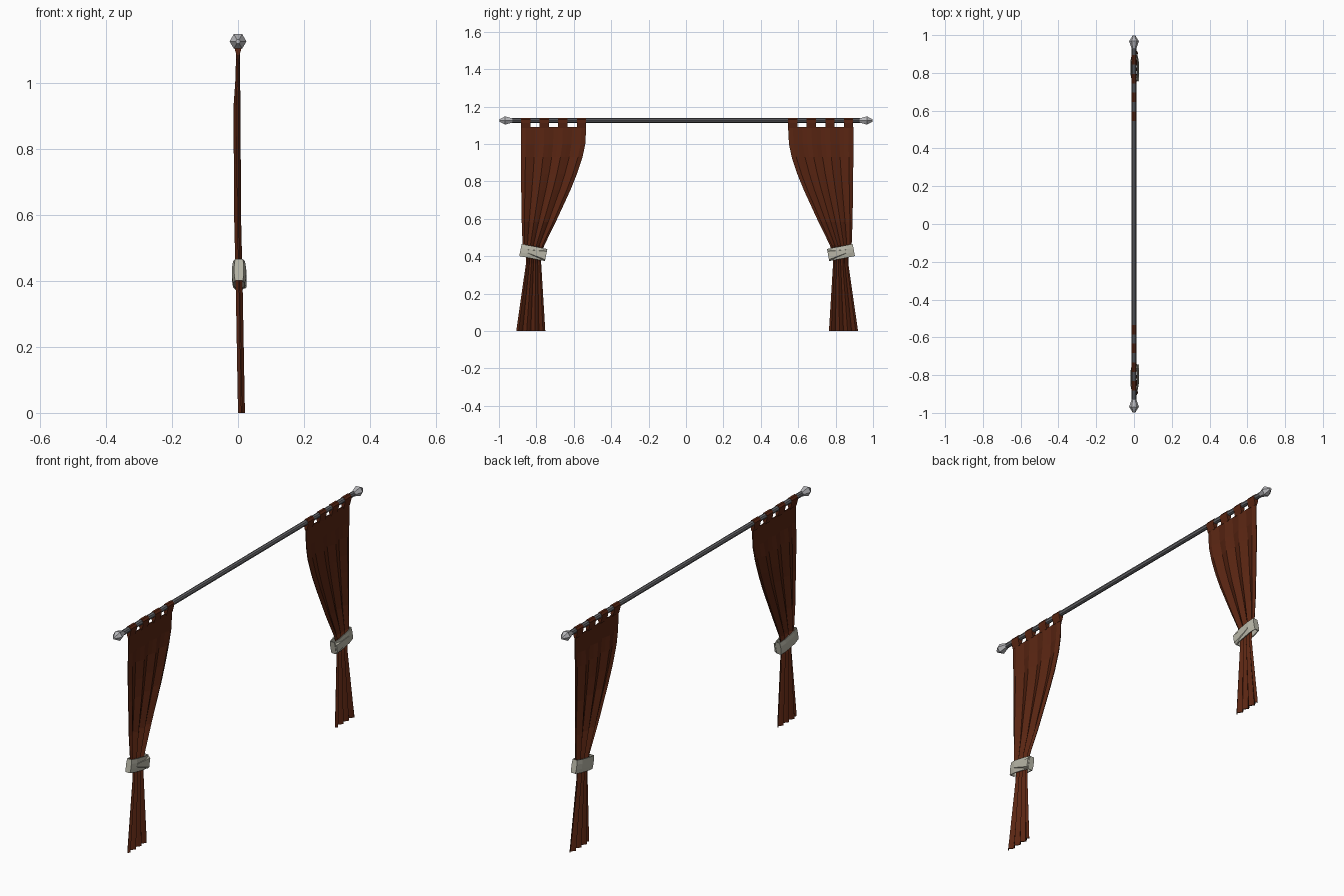
import bpy, bmesh, math
from mathutils import Matrix, Vector

if "Cube" in bpy.data.objects:
    bpy.data.objects.remove(bpy.data.objects["Cube"])

ROD_Z = 1.126
MID = 0.006  # the two curtains mirror about this y


def material(name, rgb):
    m = bpy.data.materials.new(name)
    m.diffuse_color = (*rgb, 1)
    m.use_nodes = True
    m.node_tree.nodes["Principled BSDF"].inputs["Base Color"].default_value = m.diffuse_color
    return m


CLOTH = material("dark red cloth", (0.10, 0.0185, 0.006))
STEEL = material("dark steel", (0.14, 0.14, 0.15))
SILVER = material("pale silver", (0.47, 0.47, 0.49))
TIE = material("pale grey band", (0.48, 0.47, 0.39))


def make(name, verts, faces, mat, thick=0, offset=0):
    bm = bmesh.new()
    vs = [bm.verts.new(v) for v in verts]
    for f in faces:
        bm.faces.new([vs[i] for i in f])
    bmesh.ops.recalc_face_normals(bm, faces=bm.faces)
    me = bpy.data.meshes.new(name)
    bm.to_mesh(me)
    bm.free()
    me.materials.append(mat)
    ob = bpy.data.objects.new(name, me)
    bpy.context.collection.objects.link(ob)
    if thick:
        mod = ob.modifiers.new("thickness", 'SOLIDIFY')
        mod.thickness, mod.offset = thick, offset
    return ob


def grid(rows, cols, wrap=False):
    faces = []
    for r in range(rows - 1):
        for c in range(cols if wrap else cols - 1):
            d = (c + 1) % cols
            faces.append((r * cols + c, r * cols + d, (r + 1) * cols + d, (r + 1) * cols + c))
    return faces


def lathe(name, profile, sides, mat):
    """Turn (y, radius) pairs about the rod axis."""
    verts = [(r * math.cos(2 * math.pi * i / sides), y, ROD_Z + r * math.sin(2 * math.pi * i / sides))
             for y, r in profile for i in range(sides)]
    n = len(verts)
    faces = grid(len(profile), sides, True) + [tuple(range(sides)), tuple(range(n - sides, n))]
    return make(name, verts, faces, mat)


# rod
lathe("rod", [(-0.94, 0.0125), (0.94, 0.0125)], 8, STEEL)

# curtain rows: z, outer y, inner y, x centre, fold depth
ROWS = [(1.092, .888, .540, 0, .003), (1.0, .888, .545, -.001, .005), (.93, .888, .560, -.003, .008),
        (.84, .887, .590, -.003, .008), (.754, .886, .625, -.002, .008), (.583, .883, .704, -.001, .008),
        (.46, .878, .765, .002, .008), (.40, .860, .783, .003, .008), (.36, .860, .782, .004, .008),
        (0, .912, .760, .0105, .008)]
COLS = 15
TAB = [(-.005, 1.085), (-.0125, 1.113), (-.0135, 1.130), (-.006, 1.1405),
       (.006, 1.1405), (.0135, 1.130), (.0125, 1.113), (.005, 1.085)]

for s, side in ((-1, "left"), (1, "right")):
    # finial
    lathe("finial_" + side, [(s * 0.925, 0.012), (s * 0.968, 0.0255), (s * 0.998, 0.007)], 6, SILVER)

    # pleated curtain
    verts = []
    for z, out, inn, cx, amp in ROWS:
        for c in range(COLS):
            a = out + (inn - out) * c / (COLS - 1)
            verts.append((cx + amp * math.cos(math.pi * (c - 1) / 2), s * a + MID, z))
    make("curtain_" + side, verts, grid(len(ROWS), COLS), CLOTH, 0.005)

    # hanging tabs round the rod
    w = (.888 - .540) / 7
    for t in range(4):
        a = .888 - 2 * w * t
        verts = [(x, s * b + MID, z) for b in (a, a - w) for x, z in TAB]
        n = len(TAB)
        make(f"tab_{side}_{t + 1}", verts,
             grid(2, n, True) + [tuple(range(n)), tuple(range(n, 2 * n))], CLOTH)

    # tilted tie band
    tilt = Matrix.Rotation(s * math.radians(11), 4, 'X')
    centre = Vector((.003, s * .8225 + MID, .420))
    loop = [(.014, -.070), (.021, -.035), (.021, .035), (.014, .070),
            (-.014, .070), (-.021, .035), (-.021, -.035), (-.014, -.070)]
    verts = []
    for h, k in ((-.033, .86), (-.012, 1.03), (.012, 1.03), (.033, .86)):
        verts += [centre + tilt @ Vector((x * k, s * y, h)) for x, y in loop]
    make("tie_band_" + side, verts, grid(4, 8, True), TIE, 0.005, -1)

    # overlapping end of the band
    flap = [(x, y, z) for x, k in ((.016, 1), (.0235, .75))
            for y, z in ((-.070, -.033 * k), (.030, -.010 * k), (.030, .012 * k), (-.070, .026 * k))]
    verts = [centre + tilt @ Vector((x, s * y, z)) for x, y, z in flap]
    make("tie_flap_" + side, verts, grid(2, 4, True) + [(0, 1, 2, 3), (4, 5, 6, 7)], TIE)
